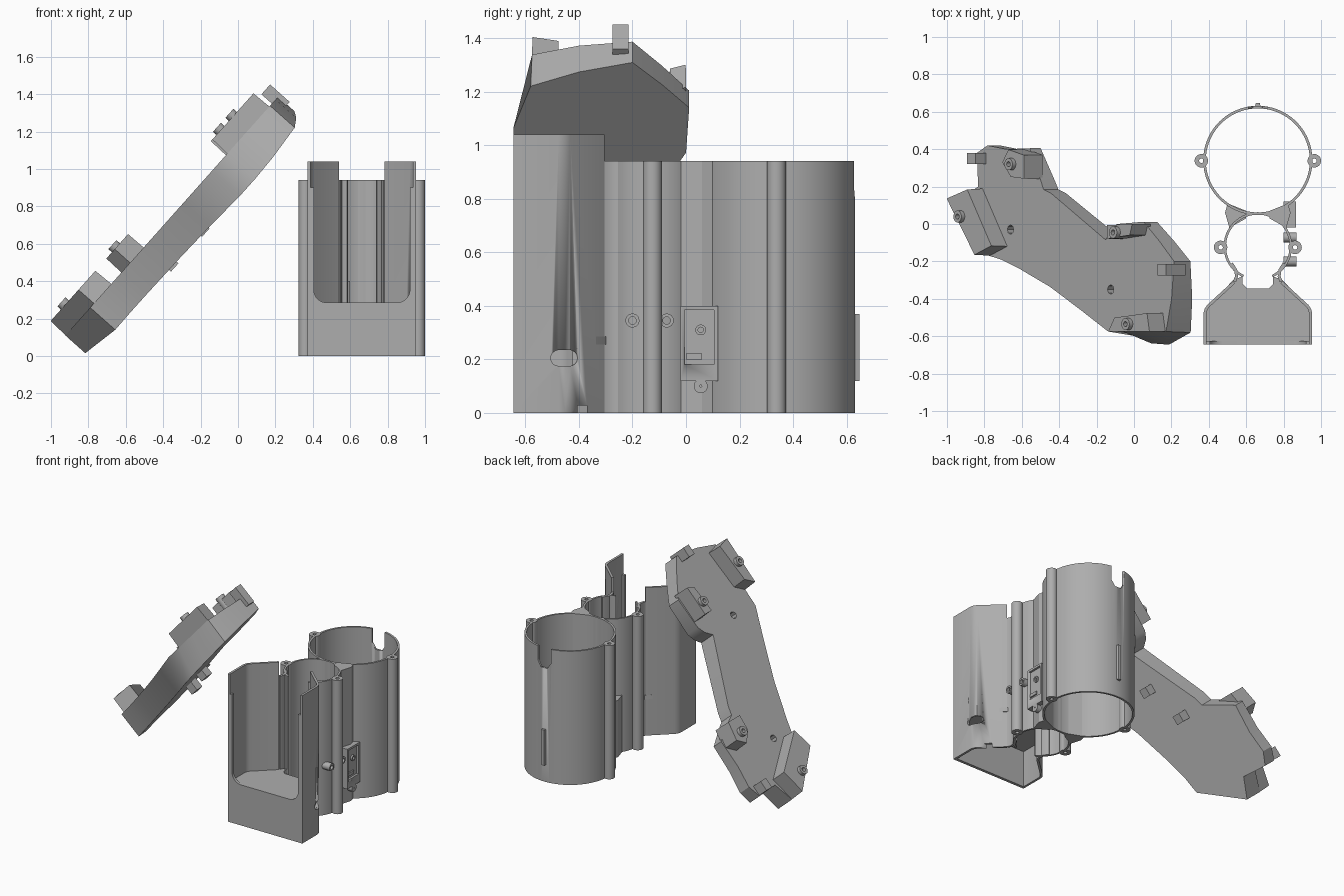
import bpy, bmesh, math
from mathutils import Matrix, Vector

cube = bpy.data.objects.get("Cube")
if cube:
    bpy.data.objects.remove(cube, do_unlink=True)

grey = bpy.data.materials.new("plain grey")
grey.use_nodes = True
colour = (0.42, 0.42, 0.42, 1)
grey.diffuse_color = colour
grey.node_tree.nodes["Principled BSDF"].inputs["Base Color"].default_value = colour

CX = 0.662          # centre line of the holder
TOP = 0.94          # height of the tubes


def mesh_object(name, verts, faces, matrix=None):
    bm = bmesh.new()
    vs = [bm.verts.new(v) for v in verts]
    for f in faces:
        bm.faces.new([vs[i] for i in f])
    bmesh.ops.recalc_face_normals(bm, faces=bm.faces)
    me = bpy.data.meshes.new(name)
    bm.to_mesh(me)
    bm.free()
    me.materials.append(grey)
    ob = bpy.data.objects.new(name, me)
    bpy.context.collection.objects.link(ob)
    if matrix:
        ob.matrix_world = matrix
    bpy.ops.object.select_all(action='DESELECT')
    ob.select_set(True)
    bpy.context.view_layer.objects.active = ob
    bpy.ops.object.shade_smooth_by_angle(angle=math.radians(30))
    return ob


def loft(name, low, high, matrix=None):
    """Solid between two matching outlines of 3D points."""
    n = len(low)
    sides = [(i, (i + 1) % n, (i + 1) % n + n, i + n) for i in range(n)]
    return mesh_object(name, low + high, [range(n), range(n, 2 * n)] + sides, matrix)


def prism(name, outline, z0, z1, matrix=None):
    return loft(name, [(x, y, z0) for x, y in outline],
                [(x, y, z1) for x, y in outline], matrix)


def box(name, x0, x1, y0, y1, z0, z1, matrix=None):
    return prism(name, [(x0, y0), (x1, y0), (x1, y1), (x0, y1)], z0, z1, matrix)


def arc(cx, cy, r, a0, a1, n):
    return [(cx + r * math.cos(math.radians(a0 + (a1 - a0) * i / n)),
             cy + r * math.sin(math.radians(a0 + (a1 - a0) * i / n))) for i in range(n + 1)]


def disc(cx, cy, r, n=24):
    return arc(cx, cy, r, 0, 360, n)[:-1]


def tube(name, cx, cy, r, hole, z0, z1, n=32, matrix=None):
    """Open round tube with flat rims."""
    rings = [[(x, y, z) for x, y in disc(cx, cy, rad, n)]
             for rad, z in ((r, z0), (r, z1), (hole, z1), (hole, z0))]
    faces = [(k * n + i, k * n + (i + 1) % n, (k + 1) % 4 * n + (i + 1) % n, (k + 1) % 4 * n + i)
             for k in range(4) for i in range(n)]
    return mesh_object(name, sum(rings, []), faces, matrix)


def strip(path, t):
    """Outline of a wall of thickness t on the right of a path."""
    other = []
    for i, p in enumerate(path):
        a, b = Vector(path[max(i - 1, 0)]), Vector(path[min(i + 1, len(path) - 1)])
        d = (b - a).normalized()
        other.append((p[0] + d.y * t, p[1] - d.x * t))
    return list(path) + other[::-1]


def cut(target, cutter):
    cutter.hide_render = True
    cutter.hide_viewport = True
    mod = target.modifiers.new("cut", 'BOOLEAN')
    mod.operation = 'DIFFERENCE'
    mod.solver = 'EXACT'
    mod.object = cutter


def flip(points):
    return [(2 * CX - x, y) for x, y in points]


# Axes: extrude along -y (front) or +x (side)
ALONG_Y = Matrix(((1, 0, 0, 0), (0, 0, -1, 0), (0, 1, 0, 0), (0, 0, 0, 1)))
ALONG_X = Matrix(((0, 0, 1, 0), (1, 0, 0, 0), (0, 1, 0, 0), (0, 0, 0, 1)))

# Large tube with a hexagonal window and a rail at the back
large = tube("large_tube", CX, 0.34, 0.292, 0.278, 0, TOP, 96)
cut(large, prism("window_cutter", [(CX - 0.05, 0.96), (CX - 0.05, 0.84), (CX - 0.025, 0.8),
                                   (CX + 0.025, 0.8), (CX + 0.05, 0.84), (CX + 0.05, 0.96)],
                 -0.7, -0.55, ALONG_Y))
prism("back_rail", [(CX - 0.015, 0.628), (CX + 0.015, 0.628), (CX + 0.01, 0.648), (CX - 0.01, 0.648)],
      0.12, 0.37)

# Small tube, open to the bin at the front
prism("small_tube", arc(CX, -0.12, 0.183, -64, 244, 64) + arc(CX, -0.12, 0.17, 244, -64, 64), 0, TOP)

# Screw lugs on both tubes
for side, name in ((-1, "right"), (1, "left")):
    tube(name + "_large_lug", CX + side * 0.302, 0.338, 0.036, 0.012, 0, TOP)
    tube(name + "_small_lug", CX + side * 0.199, -0.125, 0.036, 0.012, 0, TOP)

# Bin side walls, tapering back to the small tube
side_path = [(0.372, -0.645), (0.372, -0.475), (0.378, -0.452), (0.392, -0.432), (0.53, -0.305)]
neck_path = [(0.53, -0.305), (0.54, -0.28), (0.537, -0.25), (0.515, -0.215)]
wall_parts = {}
for name, f in (("right", lambda p: p), ("left", flip)):
    wall_parts[name] = prism(name + "_bin_wall", f(strip(side_path, 0.016)), 0, 1.04)
    prism(name + "_bin_neck", f(strip(neck_path, 0.016)), 0, TOP)
    # Web joining the two tubes
    prism(name + "_web", f([(0.51, -0.02), (0.6, 0.03), (0.6, 0.07), (0.5, 0.11), (0.487, 0.06)]),
          0, 0.4 if name == "right" else TOP)

# Slot in the left wall
slot = arc(-0.435, 0.205, 0.03, -90, 90, 8) + arc(-0.475, 0.205, 0.03, 90, 270, 8)
cut(wall_parts["left"], prism("slot_cutter", slot, 0.9, 1.0, ALONG_X))
cut(wall_parts["left"], box("notch_cutter", 0.8, 1.0, -0.405, -0.37, -0.01, 0.028))

# Front panel with a round-cornered opening
l, r = 0.405, 2 * CX - 0.405
u_shape = ([(0.372, 0), (2 * CX - 0.372, 0), (2 * CX - 0.372, 0.9), (r, 0.9)]
           + arc(r - 0.07, 0.355, 0.07, 0, -90, 10) + arc(l + 0.07, 0.355, 0.07, 270, 180, 10)
           + [(l, 0.9), (0.372, 0.9)])
prism("front_panel", u_shape, 0.625, 0.645, ALONG_Y)

# Bin floor with a notch to the small tube
half_floor = [(0.38, -0.635), (0.38, -0.46), (0.53, -0.3), (0.58, -0.28), (0.58, -0.32), (0.605, -0.345)]
prism("bin_floor", half_floor + flip(half_floor)[::-1], 0.255, 0.285)

# Switch bracket, pegs and button on the left side
frame = box("bracket", -0.02, 0.12, 0.12, 0.4, 0.8, 0.865, ALONG_X)
cut(frame, box("bracket_cutter", -0.005, 0.105, 0.18, 0.385, 0.85, 0.9, ALONG_X))
tube("bracket_boss", 0.055, 0.31, 0.02, 0.01, 0.82, 0.862, 20, ALONG_X)
box("bracket_latch", 0.0, 0.06, 0.2, 0.222, 0.83, 0.86, ALONG_X)
tube("bracket_button", 0.055, 0.1, 0.026, 0.004, 0.78, 0.865, 24, ALONG_X)
for y in (-0.2, -0.072):
    tube("side_peg", y, 0.345, 0.026, 0.014, 0.8, 0.87, 24, ALONG_X)

# Leaning plate: u runs up the slope, v is y, w is away from the face
lean = math.radians(48.3)
c, s = math.cos(lean), math.sin(lean)
PLATE = Matrix(((c, 0, -s, -0.8), (0, 1, 0, 0), (s, 0, c, 0), (0, 0, 0, 1)))
FACE = 0.165


def under(u, v):
    return 0.05 + 0.045 * (u - 1.75) + 0.15 * (v + 0.2)


outline = [(0.2, -0.165), (0.32, -0.19), (0.456, -0.235), (0.71, -0.335), (0.95, -0.455),
           (1.18, -0.6), (1.3, -0.638), (1.45, -0.645), (1.645, -0.58), (1.69, -0.4), (1.71, -0.2),
           (1.59, -0.09), (1.465, 0.012), (1.25, -0.0), (1.2, -0.03), (1.16, -0.085), (0.72, 0.165),
           (0.66, 0.185), (0.64, 0.23), (0.55, 0.405), (0.36, 0.4), (0.21, 0.42), (0.125, 0.38),
           (0.135, 0.2), (0.0, 0.14)]
plate = loft("plate", [(u, v, under(u, v)) for u, v in outline],
             [(u, max(v, -0.575), FACE) for u, v in outline], PLATE)
for u, v in ((0.395, -0.03), (1.2, -0.35)):
    cut(plate, prism("hole_cutter", disc(u, v, 0.025, 8), 0.11, 0.2, PLATE))

# Raised corner blocks, each with a screw
blocks = [([(0.0, 0.14), (0.17, 0.19), (0.37, -0.12), (0.23, -0.17)], (0.12, 0.04)),
          ([(0.45, 0.33), (0.5, 0.4), (0.63, 0.37), (0.63, 0.24), (0.52, 0.25)], (0.53, 0.32)),
          ([(1.29, -0.08), (1.29, -0.005), (1.5, 0.0), (1.48, -0.06)], (1.37, -0.045)),
          ([(1.3, -0.575), (1.35, -0.5), (1.62, -0.475), (1.64, -0.575)], (1.47, -0.535))]
for shape, (u, v) in blocks:
    mu = sum(p[0] for p in shape) / len(shape)
    mv = sum(p[1] for p in shape) / len(shape)
    loft("corner_block", [(a, b, FACE - 0.02) for a, b in shape],
         [(mu + (a - mu) * 0.97, mv + (b - mv) * 0.97, 0.275) for a, b in shape], PLATE)
    tube("block_screw", u, v, 0.032, 0.014, 0.2, 0.3, 20, PLATE)

# Locating studs on the face and pegs underneath
for u, v in ((0.17, 0.35), (1.7, -0.245)):
    box("face_stud", u - 0.04, u + 0.03, v - 0.03, v + 0.03, 0.1, 0.24, PLATE)
for u, v in ((0.66, 0.03), (0.91, -0.1)):
    box("under_peg", u - 0.03, u + 0.03, v - 0.03, v + 0.03, -0.03, 0.08, PLATE)
